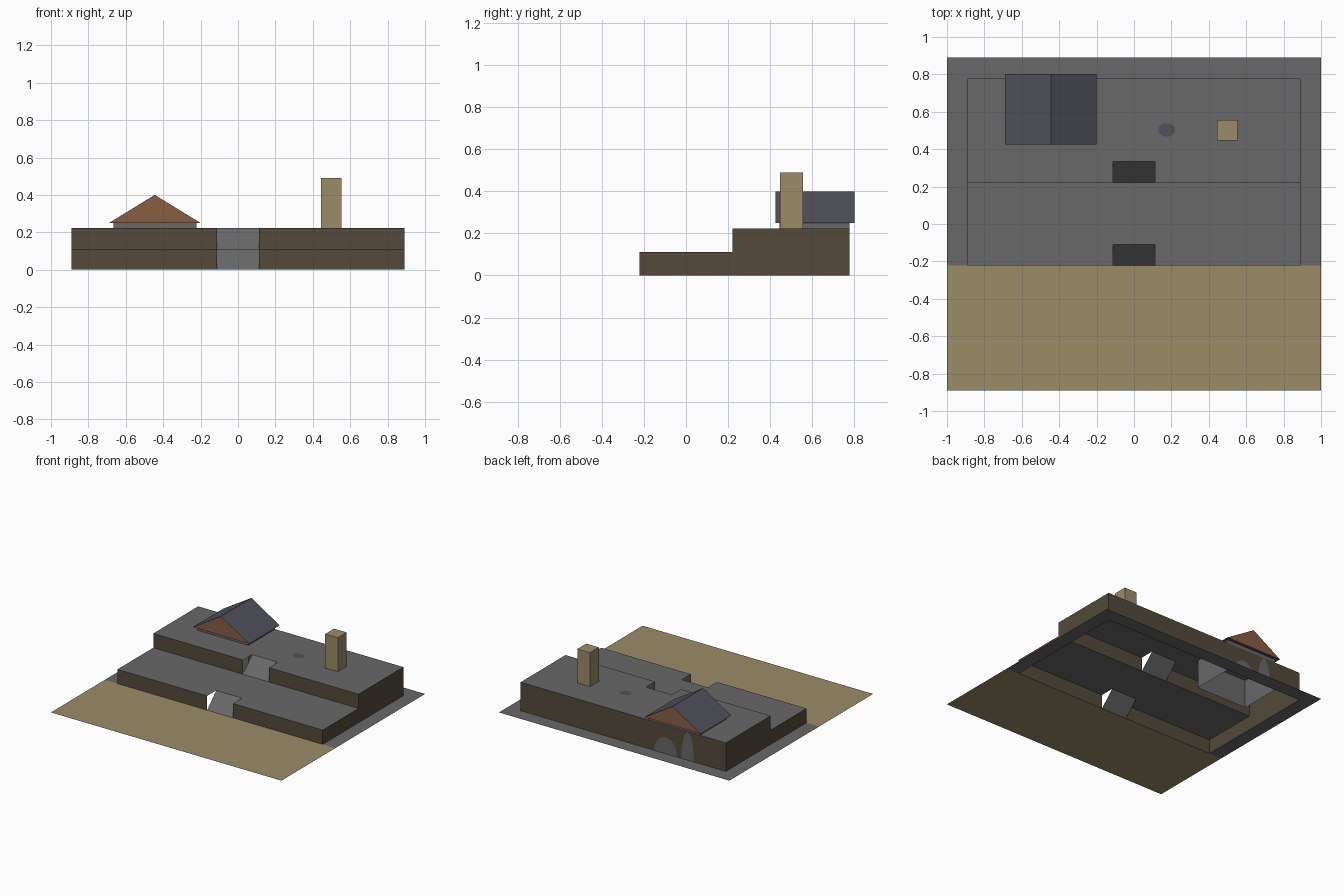
import bpy
import bmesh
import math

if "Cube" in bpy.data.objects:
    bpy.data.objects.remove(bpy.data.objects["Cube"])


def material(name, rgb):
    color = [(c / 255) ** 2.2 for c in rgb] + [1]
    mat = bpy.data.materials.new(name)
    mat.use_nodes = True
    mat.diffuse_color = color
    mat.node_tree.nodes["Principled BSDF"].inputs["Base Color"].default_value = color
    return mat


STONE = material("grey stone", (104, 104, 104))
SAND = material("sand", (154, 139, 104))
EARTH = material("brown earth", (85, 75, 61))
SLATE = material("blue grey slate", (82, 82, 93))
TIMBER = material("orange timber", (134, 94, 68))


def build(name, polygons, mats, pick=lambda normal: 0):
    """Weld polygons into one object; pick chooses the material by face normal."""
    bm = bmesh.new()
    for poly in polygons:
        bm.faces.new([bm.verts.new(p) for p in poly])
    bmesh.ops.remove_doubles(bm, verts=bm.verts, dist=0.0001)
    bm.normal_update()
    for face in bm.faces:
        face.material_index = pick(face.normal)
    mesh = bpy.data.meshes.new(name)
    bm.to_mesh(mesh)
    bm.free()
    for mat in mats:
        mesh.materials.append(mat)
    obj = bpy.data.objects.new(name, mesh)
    bpy.context.collection.objects.link(obj)
    return obj


def flat(x0, x1, y0, y1, z):
    return [(x0, y0, z), (x1, y0, z), (x1, y1, z), (x0, y1, z)]


def wall(a, b, z0, z1):
    """Upright rectangle from plan point a to b, facing right of that direction."""
    return [(*a, z0), (*b, z0), (*b, z1), (*a, z1)]


def ring(x0, x1, y0, y1, z0, z1):
    corners = [(x0, y0), (x1, y0), (x1, y1), (x0, y1)]
    return [wall(corners[i], corners[(i + 1) % 4], z0, z1) for i in range(4)]


W, GAP, STEP = 0.89, 0.112, 0.112
FRONT, MID, BACK = -0.222, 0.222, 0.778
EDGE = 0.89

# Ground: sand in front, paving round the open footprint of the terraces
build("front_ground", [flat(-1, 1, -EDGE, FRONT, 0)], [SAND])
build("paving", [flat(-1, -W, FRONT, EDGE, 0), flat(W, 1, FRONT, EDGE, 0),
                 flat(-W, W, BACK, EDGE, 0)], [STONE])


# Terraces: notched deck, split front wall and a ramp without cheeks
def terrace(name, y0, y1, z0):
    z1, notch = z0 + STEP, y0 + STEP
    build(name + "_deck", [flat(-W, -GAP, y0, y1, z1), flat(GAP, W, y0, y1, z1),
                           flat(-GAP, GAP, notch, y1, z1)], [STONE])
    build(name + "_front_wall", [wall((-W, y0), (-GAP, y0), z0, z1),
                                 wall((GAP, y0), (W, y0), z0, z1)], [EARTH])
    build(name + "_ramp", [[(-GAP, y0, z0), (GAP, y0, z0),
                            (GAP, notch, z1), (-GAP, notch, z1)]], [STONE])


terrace("lower_terrace", FRONT, MID, 0)
terrace("upper_terrace", MID, BACK, STEP)

# Stepped side walls and the back wall
TOP = 2 * STEP
steps = [(FRONT, 0), (BACK, 0), (BACK, TOP), (MID, TOP), (MID, STEP), (FRONT, STEP)]
build("left_side_wall", [[(W, y, z) for y, z in steps]], [EARTH])
build("right_side_wall", [[(-W, y, z) for y, z in reversed(steps)]], [EARTH])
build("back_wall", [wall((W, BACK), (-W, BACK), 0, TOP)], [EARTH])

# House: open stone body under a gabled roof
build("house_body", ring(-0.665, -0.222, 0.445, BACK - 0.002, 0, 0.25), [STONE])
x0, x1, y0, y1, eave, ridge = -0.69, -0.2, 0.425, 0.802, 0.25, 0.4
xm = (x0 + x1) / 2
build("house_roof", [
    [(x0, y0, eave), (x1, y0, eave), (xm, y0, ridge)],
    [(x1, y1, eave), (x0, y1, eave), (xm, y1, ridge)],
    [(x1, y0, eave), (x1, y1, eave), (xm, y1, ridge), (xm, y0, ridge)],
    [(x0, y1, eave), (x0, y0, eave), (xm, y0, ridge), (xm, y1, ridge)],
    flat(x0, x1, y0, y1, eave)[::-1],
], [SLATE, TIMBER], lambda n: 1 if abs(n.y) > 0.9 else 0)


# Arched stone patches on the back wall below the house
def arch(name, cx, half, height):
    angles = [math.pi * i / 10 for i in range(11)]
    build(name, [[(cx - half * math.cos(a), BACK + 0.002, height * math.sin(a))
                  for a in reversed(angles)]], [STONE])


arch("wide_back_arch", -0.37, 0.1, 0.13)
arch("narrow_back_arch", -0.56, 0.055, 0.22)

# Tower: square sand-coloured pillar
build("tower", ring(0.443, 0.553, 0.447, 0.557, TOP, 0.49)
      + [flat(0.443, 0.553, 0.447, 0.557, 0.49)], [SAND])

# Small eight-sided slate cover set in the upper deck
points = [(math.cos(math.pi * (i + 0.5) / 4), math.sin(math.pi * (i + 0.5) / 4))
          for i in range(8)]
build("deck_cover", [[(0.175 + 0.048 * x, 0.503 + 0.037 * y, TOP + 0.002)
                      for x, y in points]], [SLATE])
